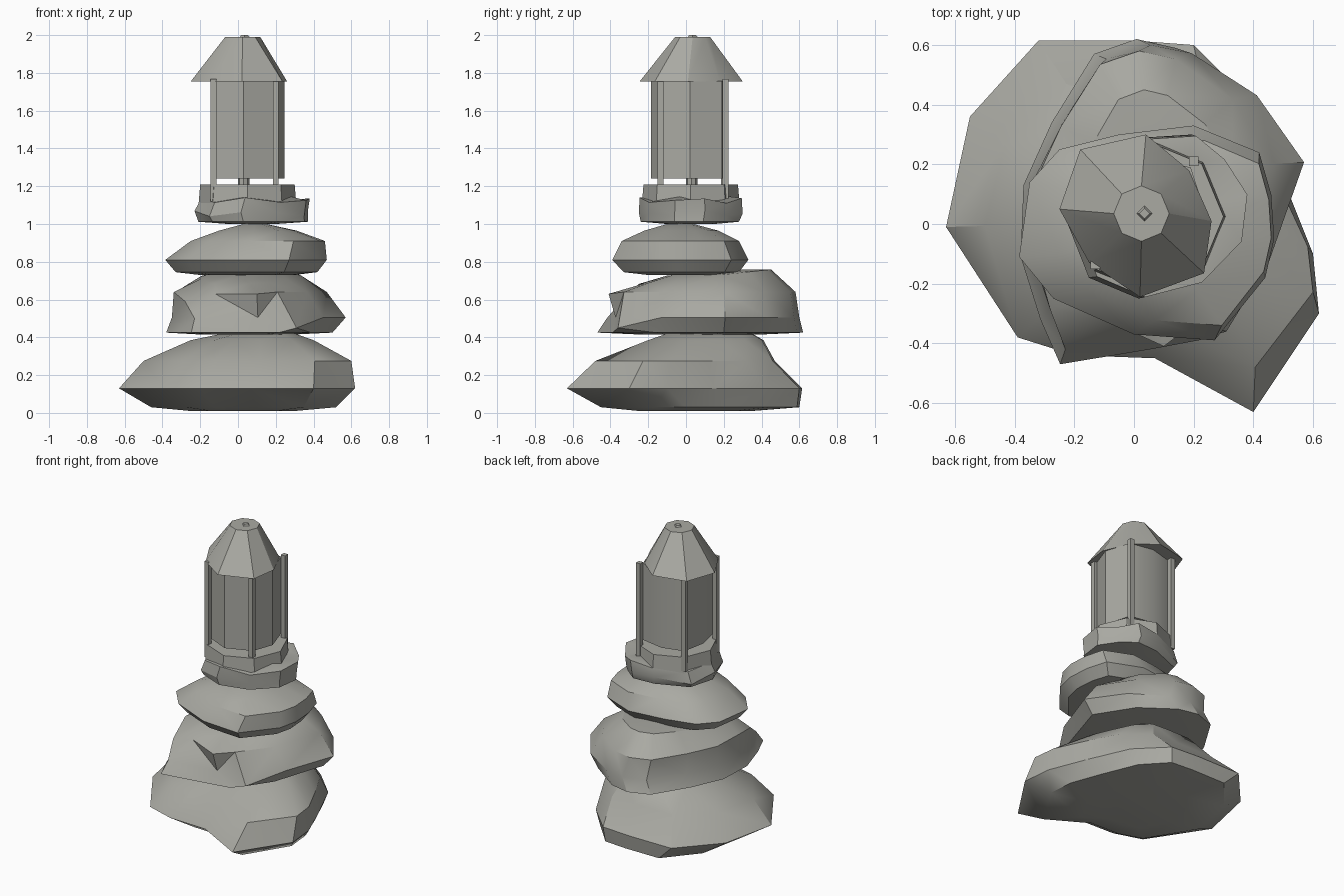
import bpy, bmesh, math

if "Cube" in bpy.data.objects:
    bpy.data.objects.remove(bpy.data.objects["Cube"])

stone = bpy.data.materials.new("warm_grey_stone")
stone.diffuse_color = (0.40, 0.40, 0.365, 1)
stone.use_nodes = True
stone.node_tree.nodes["Principled BSDF"].inputs["Base Color"].default_value = stone.diffuse_color


def finish(name, bm, angle=30):
    bmesh.ops.recalc_face_normals(bm, faces=bm.faces)
    me = bpy.data.meshes.new(name)
    bm.to_mesh(me)
    bm.free()
    ob = bpy.data.objects.new(name, me)
    bpy.context.collection.objects.link(ob)
    me.materials.append(stone)
    bpy.ops.object.select_all(action='DESELECT')
    ob.select_set(True)
    bpy.context.view_layer.objects.active = ob
    if angle:
        bpy.ops.object.shade_smooth_by_angle(angle=math.radians(angle))
    return ob


def skin(bm, loops):
    """Join loops of vertices with side faces and cap both ends."""
    n = len(loops[0])
    for a, b in zip(loops, loops[1:]):
        for i in range(n):
            j = (i + 1) % n
            bm.faces.new((a[i], a[j], b[j], b[i]))
    bm.faces.new(loops[0])
    bm.faces.new(loops[-1])


def rock(name, outline, rings, wobble=0.0, moves=None):
    """Loft an irregular outline through rings (z, x0, x1, y0, y1, tilt).
    moves gives a new place for single corners: (ring, corner): (x, y, z)."""
    xs, ys = [p[0] for p in outline], [p[1] for p in outline]
    ax, bx, ay, by = min(xs), max(xs), min(ys), max(ys)
    bm = bmesh.new()
    loops = []
    for k, (z, x0, x1, y0, y1, tilt) in enumerate(rings):
        loop = []
        for i, (x, y) in enumerate(outline):
            px = x0 + (x - ax) / (bx - ax) * (x1 - x0)
            py = y0 + (y - ay) / (by - ay) * (y1 - y0)
            w = wobble * math.sin(i * 2.4 + k) if k > 1 else 0
            loop.append(bm.verts.new((px, py, z + tilt * py + w)))
        loops.append(loop)
    for (k, i), co in (moves or {}).items():
        loops[k][i].co = co
    skin(bm, loops)
    bmesh.ops.triangulate(bm, faces=bm.faces[:])
    return finish(name, bm, 32)


def loft(name, bottom, z0, top, z1, angle=0):
    bm = bmesh.new()
    skin(bm, [[bm.verts.new((x, y, z)) for x, y in pts]
              for pts, z in ((bottom, z0), (top, z1))])
    return finish(name, bm, angle)


def ngon(cx, cy, r, sides=8, turn=0.0):
    return [(cx + r * math.cos(turn + math.tau * i / sides),
             cy + r * math.sin(turn + math.tau * i / sides)) for i in range(sides)]


# Stacked boulders, largest first
rock("bottom_rock",
     [(-.63, -.01), (-.39, -.38), (-.2, -.44), (.07, -.45), (.40, -.63), (.62, -.30),
      (.60, -.10), (.5, .15), (.38, .42), (.2, .6), (0, .615), (-.32, .615), (-.55, .36)],
     [(.01, -.25, .3, -.25, .35, 0), (.03, -.46, .52, -.45, .60, 0),
      (.13, -.63, .62, -.63, .615, 0), (.275, -.5, .6, -.48, .47, 0),
      (.385, -.25, .40, -.2, .41, 0), (.42, -.08, .3, -.1, .35, 0)])

rock("second_rock",
     [(-.36, -.1), (-.29, -.31), (-.22, -.46), (.1, -.41), (.27, -.38), (.45, -.15),
      (.57, .21), (.41, .45), (.19, .6), (.05, .63), (-.1, .58), (-.25, .35), (-.35, .14)],
     [(.415, -.2, .3, -.25, .4, 0), (.425, -.38, .5, -.47, .62, 0),
      (.505, -.35, .57, -.42, .60, 0), (.64, -.34, .47, -.40, .58, 0),
      (.71, -.2, .33, -.25, .45, .11), (.735, -.05, .22, -.1, .3, .08)],
     moves={(2, 2): (-.23, -.42, .50), (3, 1): (-.28, -.29, .59),
            (3, 2): (-.12, -.31, .63), (3, 3): (.1, -.41, .63),
            (2, 4): (.31, -.36, .45)})

rock("third_rock",
     [(-.385, -.11), (-.27, -.25), (0, -.37), (.27, -.39), (.44, -.18), (.47, -.05),
      (.46, .1), (.42, .24), (.2, .33), (-.05, .3), (-.25, .25), (-.35, .14)],
     [(.73, -.2, .3, -.2, .2, 0), (.745, -.33, .42, -.33, .28, 0),
      (.81, -.385, .47, -.39, .33, 0), (.91, -.25, .46, -.34, .28, 0),
      (.965, -.1, .31, -.22, .17, 0), (1.0, .03, .15, -.1, .04, 0)])

rock("top_rock",
     [(-.23, .02), (-.15, -.18), (.02, -.25), (.22, -.2), (.36, -.06), (.38, .10),
      (.3, .22), (.2, .3), (.04, .29), (-.18, .2)],
     [(1.0, -.05, .2, -.1, .15, 0), (1.012, -.21, .37, -.24, .28, 0),
      (1.055, -.23, .37, -.25, .30, 0), (1.125, -.2, .38, -.245, .295, 0),
      (1.135, -.1, .28, -.15, .2, 0)], wobble=.015)

# Lantern base and foot
loft("lantern_base", ngon(.05, .025, .26), 1.09, ngon(.05, .025, .25), 1.21)
loft("chamber_foot", ngon(.03, .03, .03), 1.2, ngon(.03, .03, .03), 1.25)

# Slightly uneven eight-sided chamber and roof
chamber = [(.03, -.185), (.195, -.12), (.245, .02), (.19, .19),
           (.03, .22), (-.115, .18), (-.145, .02), (-.115, -.12)]
loft("lantern_chamber", chamber, 1.24, chamber, 1.757, 30)
eaves = [(.02, -.245), (.235, -.165), (.26, .01), (.185, .18),
         (.04, .30), (-.18, .25), (-.25, .05), (-.15, -.13)]
loft("lantern_roof", eaves, 1.755, ngon(.025, .035, .093, 8, -math.pi / 2), 1.99, 30)
loft("roof_finial", ngon(.035, .035, .03, 4), 1.985, ngon(.035, .035, .018, 4), 2.0)

# Four corner posts
for i, (x, y) in enumerate([(-.13, -.135), (.2, -.135), (.2, .21), (-.13, .2)]):
    loft(f"lantern_post_{i + 1}", ngon(x, y, .022, 4, math.pi / 4), 1.12,
         ngon(x, y, .022, 4, math.pi / 4), 1.767)
